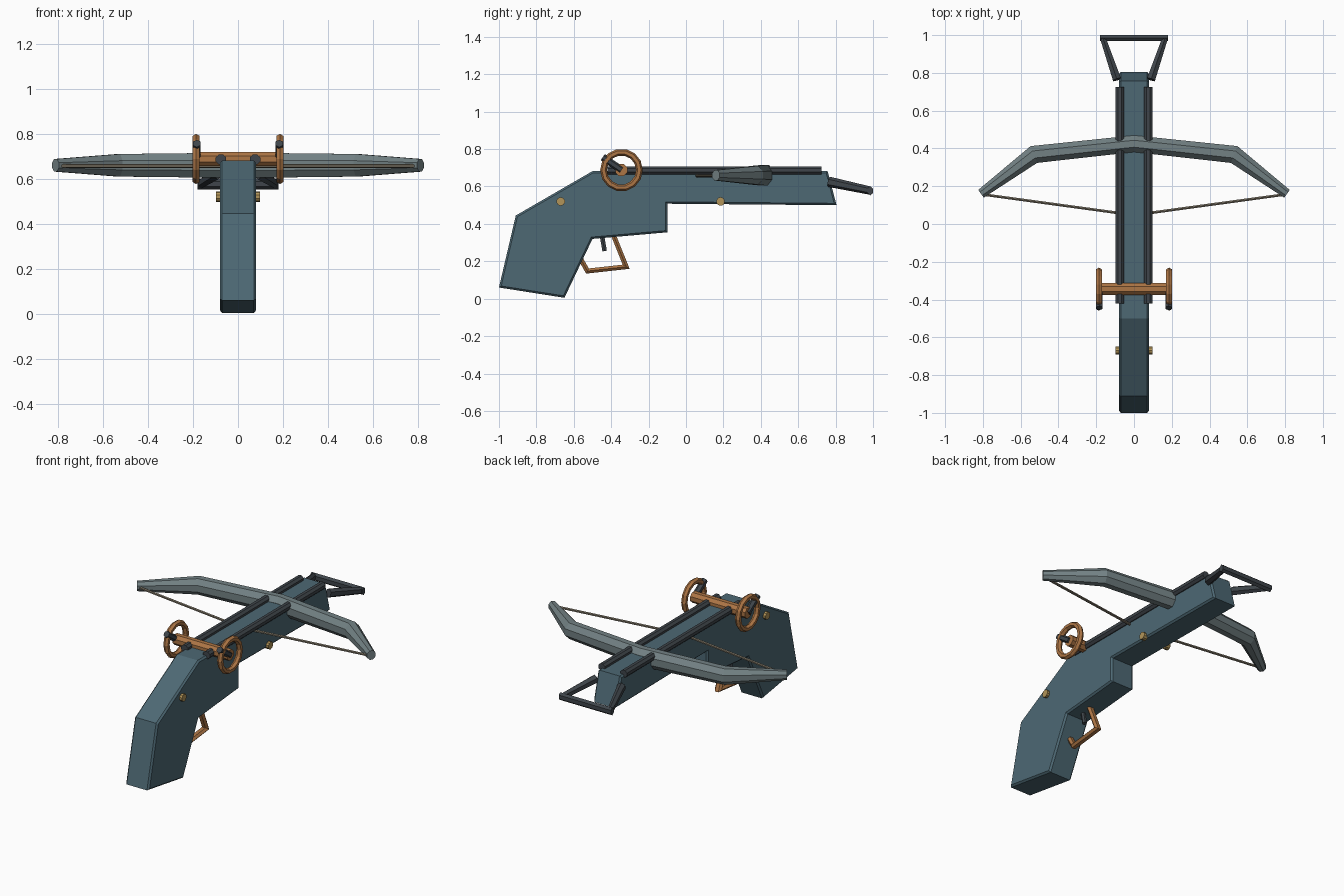
import bpy, bmesh
from math import pi, cos, sin
from mathutils import Vector

if "Cube" in bpy.data.objects:
    bpy.data.objects.remove(bpy.data.objects["Cube"])


def material(name, rgb):
    m = bpy.data.materials.new(name)
    m.diffuse_color = (*rgb, 1)
    m.use_nodes = True
    m.node_tree.nodes["Principled BSDF"].inputs["Base Color"].default_value = m.diffuse_color
    return m


BLUE = material("blue_stock", (0.075, 0.14, 0.175))
STEEL = material("steel", (0.17, 0.22, 0.23))
DARK = material("dark_iron", (0.05, 0.06, 0.07))
COPPER = material("copper", (0.42, 0.18, 0.06))
BRASS = material("brass", (0.45, 0.30, 0.10))
CORD = material("cord", (0.22, 0.19, 0.14))


def finish(bm, name, mat):
    bmesh.ops.recalc_face_normals(bm, faces=bm.faces)
    me = bpy.data.meshes.new(name)
    bm.to_mesh(me)
    bm.free()
    me.materials.append(mat)
    ob = bpy.data.objects.new(name, me)
    bpy.context.collection.objects.link(ob)
    return ob


def tube(name, path, sizes, mat, sides=8, up=(0, 0, 1)):
    """Mitred faceted sweep; sizes are (sideways, upward) half widths."""
    pts = [Vector(p) for p in path]
    if isinstance(sizes, tuple):
        sizes = [sizes] * len(pts)
    bm = bmesh.new()
    rings = []
    k = 1 / cos(pi / sides)
    for i, p in enumerate(pts):
        a = (p - pts[i - 1]).normalized() if i else (pts[1] - p).normalized()
        b = (pts[i + 1] - p).normalized() if i < len(pts) - 1 else a
        t = (a + b).normalized()
        side = t.cross(Vector(up)).normalized()
        top = side.cross(t).normalized()
        w, h = sizes[i]
        w /= max(0.3, t.dot(a))
        rings.append([bm.verts.new(p + side * (w * k * cos(q)) + top * (h * k * sin(q)))
                      for q in [2 * pi * (j + 0.5) / sides for j in range(sides)]])
    for r, s in zip(rings, rings[1:]):
        for j in range(sides):
            n = (j + 1) % sides
            bm.faces.new((r[j], r[n], s[n], s[j]))
    bm.faces.new(rings[0])
    bm.faces.new(rings[-1])
    return finish(bm, name, mat)


def torus(name, center, major, minor, mat, n=14, m=6):
    """Faceted ring in the yz plane."""
    bm = bmesh.new()
    c = Vector(center)
    rings = []
    for i in range(n):
        a = 2 * pi * i / n
        d = Vector((0, cos(a), sin(a)))
        rings.append([bm.verts.new(c + d * (major + minor * cos(b)) + Vector((minor * sin(b), 0, 0)))
                      for b in [2 * pi * j / m for j in range(m)]])
    for i in range(n):
        r, s = rings[i], rings[(i + 1) % n]
        for j in range(m):
            bm.faces.new((r[j], r[(j + 1) % m], s[(j + 1) % m], s[j]))
    return finish(bm, name, mat)


# Stock and pistol grip: side profile extruded across x, outline chamfered
profile = [(-1, 0.06), (-0.91, 0.445), (-0.5, 0.682), (0.757, 0.682), (0.805, 0.50),
           (-0.10, 0.508), (-0.10, 0.355), (-0.5, 0.32), (-0.65, 0.005)]
bm = bmesh.new()
face = bm.faces.new([bm.verts.new((-0.08, y, z)) for y, z in profile])
ext = bmesh.ops.extrude_face_region(bm, geom=[face])
bmesh.ops.translate(bm, vec=(0.16, 0, 0), verts=[v for v in ext["geom"] if isinstance(v, bmesh.types.BMVert)])
rim = [e for e in bm.edges if abs(e.verts[0].co.x - e.verts[1].co.x) < 0.01]
bmesh.ops.bevel(bm, geom=rim, offset=0.01, segments=1, affect='EDGES')
finish(bm, "stock", BLUE)

# Bow limbs
limb = [(0.81, 0.16, 0.66), (0.53, 0.368, 0.66)]
tube("bow", [(-x, y, z) for x, y, z in limb] + [(0, 0.425, 0.66)] + limb[::-1],
     [(0.025, 0.028), (0.046, 0.05), (0.044, 0.056), (0.046, 0.05), (0.025, 0.028)], STEEL)

# Bowstring
tube("bowstring", [(-0.79, 0.155, 0.657), (0, 0.047, 0.657), (0.79, 0.155, 0.657)], (0.007, 0.007), CORD, 6)

# Winding axle
tube("winding_axle", [(-0.19, -0.345, 0.688), (0.19, -0.345, 0.688)], (0.032, 0.032), COPPER)

for s, tag in ((-1, "left"), (1, "right")):
    # Top rails
    tube("rail_" + tag, [(s * 0.076, -0.42, 0.686), (s * 0.076, 0.725, 0.686)], (0.023, 0.022), DARK, 8)
    # Winding wheels and crank bars
    torus("wheel_" + tag, (s * 0.186, -0.345, 0.688), 0.096, 0.018, COPPER)
    tube("crank_" + tag, [(s * 0.183, -0.345, 0.688), (s * 0.183, -0.445, 0.757)], (0.017, 0.017), DARK, 6)
    # Side pins
    for y, part in ((-0.67, "rear"), (0.185, "front")):
        tube(f"{part}_pin_{tag}", [(s * 0.07, y, 0.52), (s * 0.097, y, 0.52)], (0.022, 0.022), BRASS, 10)
    # Stirrup arms
    tube("stirrup_arm_" + tag, [(s * 0.09, 0.765, 0.625), (s * 0.165, 0.985, 0.578)],
         [(0.022, 0.024), (0.015, 0.019)], DARK, 6)

# Stirrup foot bar
tube("stirrup_bar", [(-0.18, 0.985, 0.577), (0.18, 0.985, 0.577)], (0.015, 0.021), DARK, 6)

# Trigger guard and trigger
tube("trigger_guard", [(0, -0.57, 0.225), (0, -0.527, 0.148), (0, -0.32, 0.171), (0, -0.39, 0.345)],
     (0.013, 0.02), COPPER, 6, (1, 0, 0))
tube("trigger", [(0, -0.45, 0.34), (0, -0.435, 0.255)], (0.012, 0.012), DARK, 6, (1, 0, 0))
